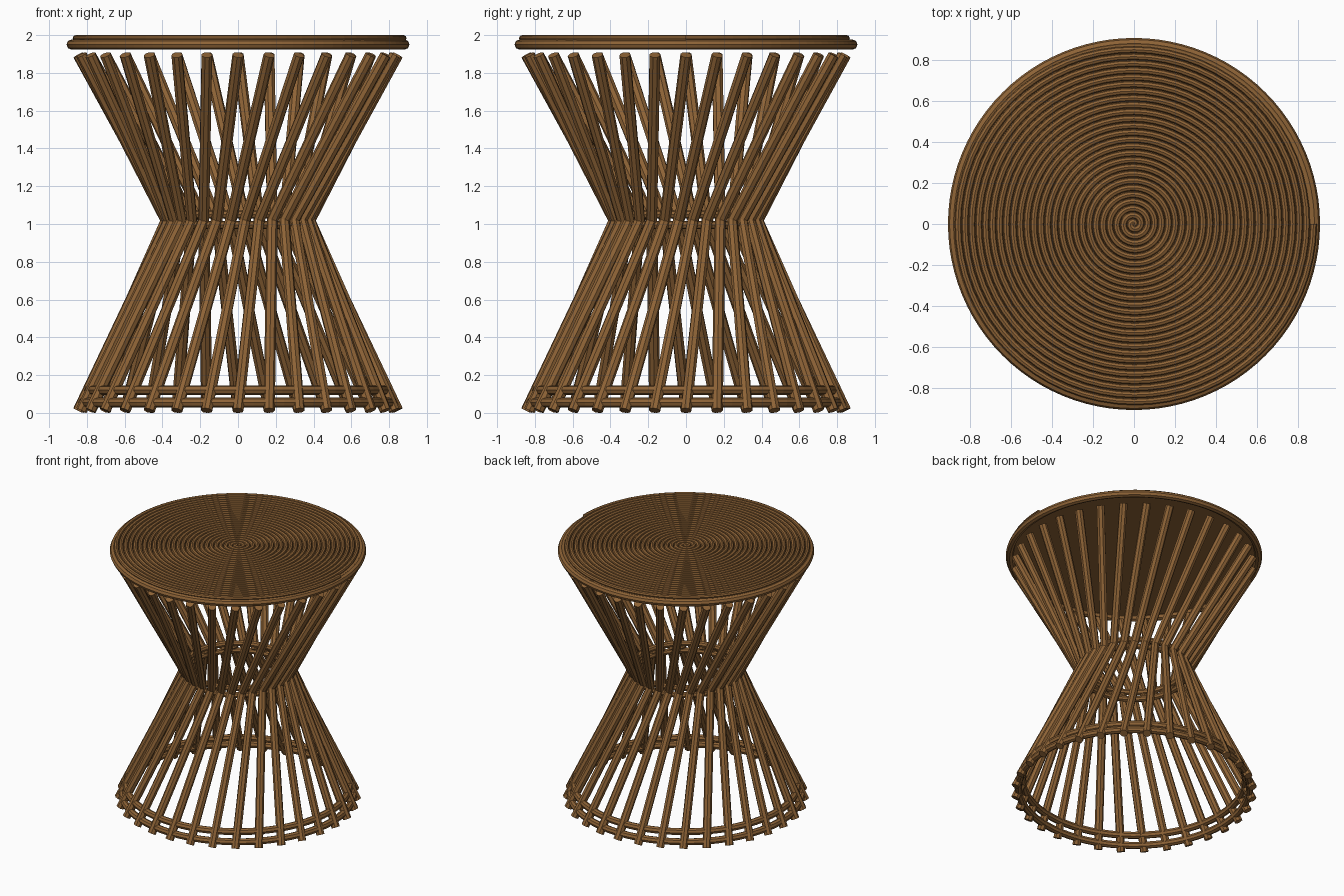
import bpy
from math import sin, cos, pi, tau

cube = bpy.data.objects.get("Cube")
if cube:
    bpy.data.objects.remove(cube, do_unlink=True)

# Single rattan colour
rattan = bpy.data.materials.new("rattan_brown")
rattan.use_nodes = True
colour = (0.27, 0.125, 0.037, 1)
rattan.diffuse_color = colour
rattan.node_tree.nodes["Principled BSDF"].inputs["Base Color"].default_value = colour


def polar(radius, angle, z):
    return (radius * cos(angle), radius * sin(angle), z)


def cane(name, paths, thickness, closed=False, resolution=2):
    """Sweep a round cane along each path and keep the result as a mesh."""
    curve = bpy.data.curves.new(name, "CURVE")
    curve.dimensions = "3D"
    curve.bevel_depth = thickness
    curve.bevel_resolution = resolution
    curve.use_fill_caps = not closed
    for path in paths:
        spline = curve.splines.new("POLY")
        spline.points.add(len(path) - 1)
        for point, co in zip(spline.points, path):
            point.co = (*co, 1)
        spline.use_cyclic_u = closed
        spline.use_smooth = False
    helper = bpy.data.objects.new(name + "_path", curve)
    bpy.context.collection.objects.link(helper)
    bpy.context.view_layer.update()
    graph = bpy.context.evaluated_depsgraph_get()
    mesh = bpy.data.meshes.new_from_object(helper.evaluated_get(graph))
    bpy.data.objects.remove(helper, do_unlink=True)
    mesh.name = name
    mesh.materials.clear()
    mesh.materials.append(rattan)
    obj = bpy.data.objects.new(name, mesh)
    bpy.context.collection.objects.link(obj)
    return obj


def ring(name, radius, z, thickness, segments=64):
    path = [polar(radius, tau * i / segments, z) for i in range(segments)]
    return cane(name, [path], thickness, closed=True)


# Twisted rods, pinched at the waist
RODS = 32
STEP = tau / RODS
TWIST = 1.5 * STEP
END_RADIUS, WAIST_RADIUS = 0.845, 0.385
BOTTOM_Z, WAIST_Z, TOP_Z = 0.013, 1.02, 1.895
rods = []
for i in range(RODS):
    start = i * STEP - pi / 2
    rods.append([polar(END_RADIUS, start, BOTTOM_Z),
                 polar(WAIST_RADIUS, start + TWIST, WAIST_Z),
                 polar(END_RADIUS, start + 2 * TWIST, TOP_Z)])
cane("twisted_rods", rods, 0.03)

# Hoops threaded through the rods at the foot and waist
ring("upper_foot_hoop", 0.79, 0.12, 0.026)
ring("lower_foot_hoop", 0.82, 0.055, 0.026)
ring("upper_waist_hoop", 0.375, 1.05, 0.022)
ring("lower_waist_hoop", 0.375, 0.995, 0.022)

# Rim around the seat
ring("seat_rim", 0.881, 1.95, 0.027, 96)

# Seat board under the coil
bpy.ops.mesh.primitive_cylinder_add(vertices=96, radius=0.875, depth=0.02,
                                    location=(0, 0, 1.965))
board = bpy.context.object
board.name = "seat_board"
board.data.materials.append(rattan)

# Coiled seat, wound outward from the centre
TURNS, PER_TURN, PITCH, COIL = 26, 64, 0.0337, 0.0165
count = TURNS * PER_TURN
coil = [polar(PITCH * i / PER_TURN, tau * i / PER_TURN, 2 - COIL)
        for i in range(2, count + 1)]
cane("coiled_seat", [coil], COIL)
